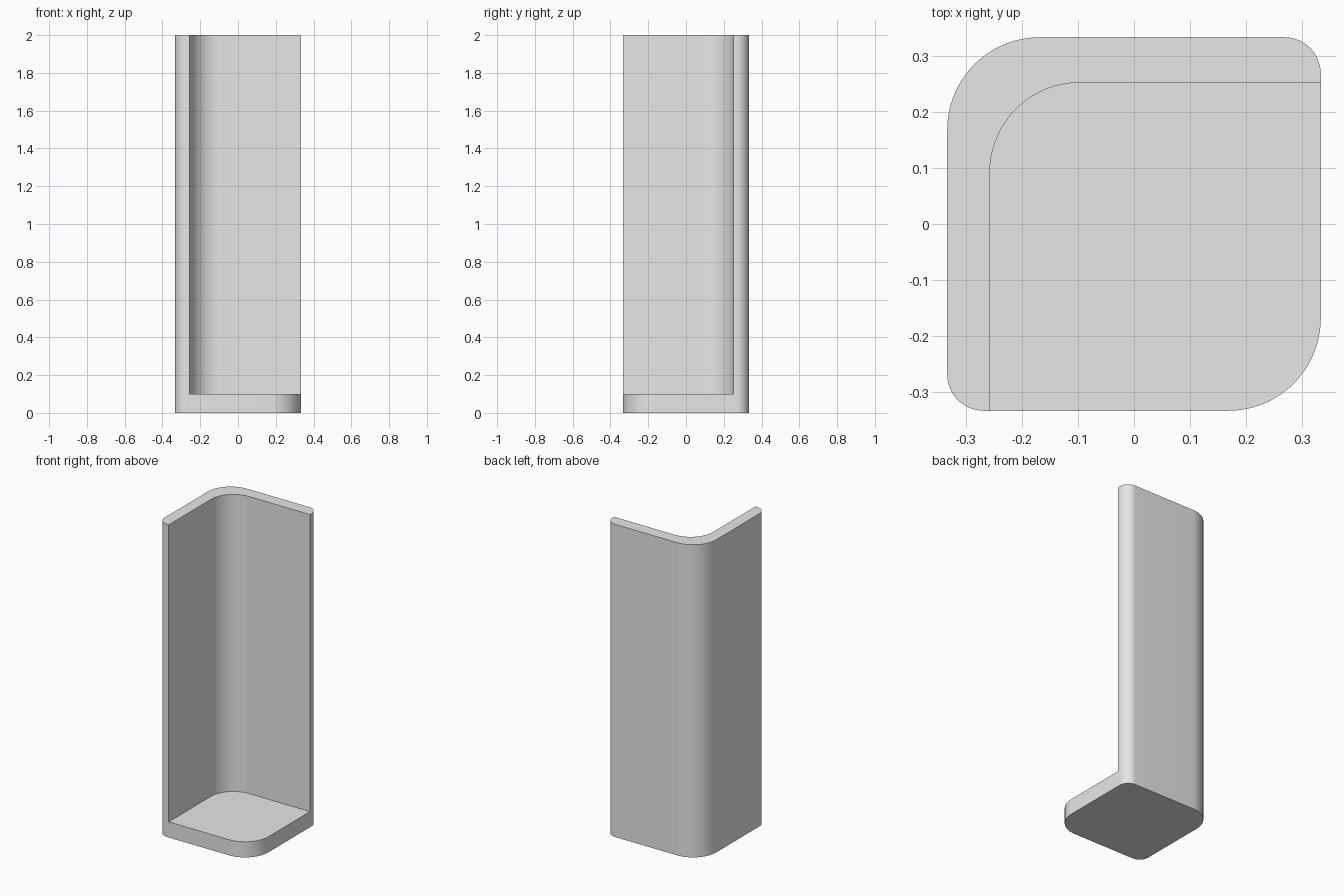
import bpy, bmesh
from math import cos, sin, pi

cube = bpy.data.objects.get("Cube")
if cube:
    bpy.data.objects.remove(cube, do_unlink=True)

HALF, BIG, SMALL = 0.333, 0.165, 0.065     # half width, corner radii
IN_X, IN_Y, IN_R = -0.257, 0.252, 0.16     # inside of the angled wall
FLOOR, TOP = 0.1, 2.0

grey = bpy.data.materials.new("light grey")
grey.use_nodes = True
grey.diffuse_color = (0.8, 0.8, 0.8, 1)
grey.node_tree.nodes["Principled BSDF"].inputs["Base Color"].default_value = (0.8, 0.8, 0.8, 1)


def arc(bm, cx, cy, r, start, steps=24):
    """Quarter circle of vertices, counter-clockwise from a start angle."""
    angles = [start + pi / 2 * i / steps for i in range(steps + 1)]
    return [bm.verts.new((cx + r * cos(a), cy + r * sin(a), 0)) for a in angles]


def raise_faces(bm, faces, height):
    """Extrude faces upward and return the raised caps."""
    geom = bmesh.ops.extrude_face_region(bm, geom=faces)["geom"]
    verts = [g for g in geom if isinstance(g, bmesh.types.BMVert)]
    bmesh.ops.translate(bm, vec=(0, 0, height), verts=verts)
    return [g for g in geom if isinstance(g, bmesh.types.BMFace)]


bm = bmesh.new()
# Outer corners
back_left = arc(bm, HALF - SMALL, HALF - SMALL, SMALL, 0)
back_right = arc(bm, -HALF + BIG, HALF - BIG, BIG, pi / 2)
front_right = arc(bm, -HALF + SMALL, -HALF + SMALL, SMALL, pi)
front_left = arc(bm, HALF - BIG, -HALF + BIG, BIG, 1.5 * pi)
# Line where the wall meets the floor
inner = [bm.verts.new((HALF, IN_Y, 0))]
inner += arc(bm, IN_X + IN_R, IN_Y - IN_R, IN_R, pi / 2)
inner.append(bm.verts.new((IN_X, -HALF, 0)))

wall = bm.faces.new(back_left + back_right + front_right + inner[::-1])
floor = bm.faces.new(inner + front_left)

# Base plate, then the wall standing on it
caps = raise_faces(bm, [wall, floor], FLOOR)
wall_cap = [f for f in caps if any(v.co.y > IN_Y + 0.01 for v in f.verts)]
raise_faces(bm, wall_cap, TOP - FLOOR)
bmesh.ops.recalc_face_normals(bm, faces=bm.faces[:])

mesh = bpy.data.meshes.new("corner_stand")
bm.to_mesh(mesh)
bm.free()
mesh.materials.append(grey)
stand = bpy.data.objects.new("corner_stand", mesh)
bpy.context.collection.objects.link(stand)
bpy.context.view_layer.objects.active = stand
stand.select_set(True)
bpy.ops.object.shade_smooth_by_angle(angle=pi / 6)
